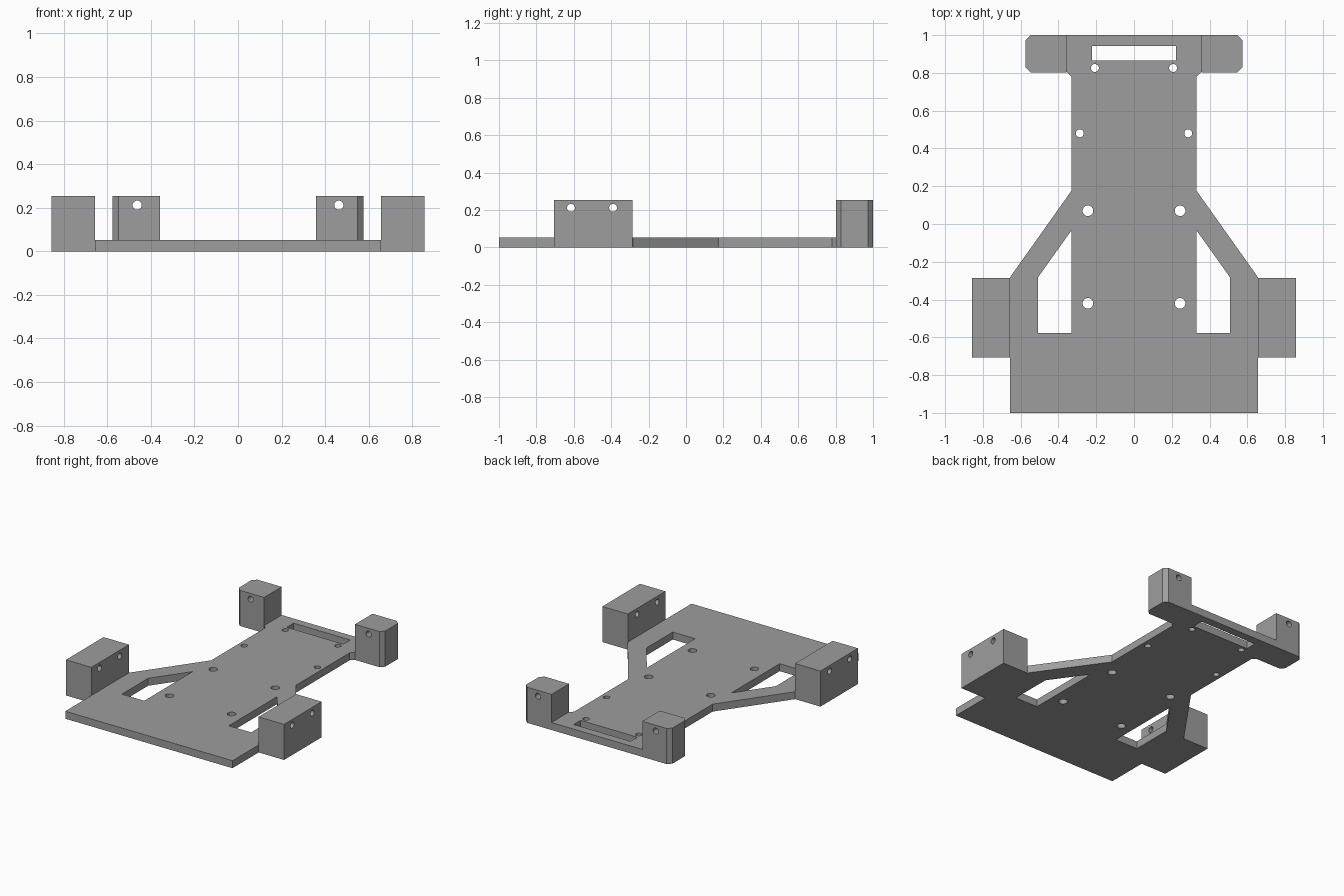
import bpy, bmesh, math
from mathutils import Matrix, Vector

if "Cube" in bpy.data.objects:
    bpy.data.objects.remove(bpy.data.objects["Cube"])

grey = bpy.data.materials.new("grey plastic")
grey.diffuse_color = (0.34, 0.34, 0.34, 1)
grey.use_nodes = True
grey.node_tree.nodes["Principled BSDF"].inputs["Base Color"].default_value = grey.diffuse_color

PLATE_TOP, BLOCK_TOP = 0.053, 0.253


def prism(name, points, z0, z1):
    """Extrude a flat outline between two heights."""
    bm = bmesh.new()
    face = bm.faces.new([bm.verts.new((x, y, z0)) for x, y in points])
    top = bmesh.ops.extrude_face_region(bm, geom=[face])["geom"]
    bmesh.ops.translate(bm, vec=(0, 0, z1 - z0),
                        verts=[v for v in top if isinstance(v, bmesh.types.BMVert)])
    bmesh.ops.recalc_face_normals(bm, faces=bm.faces[:])
    return finish(name, bm)


def pin(name, centre, axis, radius, depth):
    """Cylinder cutter along an axis."""
    bm = bmesh.new()
    turn = Vector((0, 0, 1)).rotation_difference(Vector(axis)).to_matrix().to_4x4()
    bmesh.ops.create_cone(bm, cap_ends=True, segments=32, radius1=radius, radius2=radius,
                          depth=depth, matrix=Matrix.Translation(centre) @ turn)
    return finish(name, bm)


def finish(name, bm):
    mesh = bpy.data.meshes.new(name)
    bm.to_mesh(mesh)
    bm.free()
    mesh.materials.append(grey)
    obj = bpy.data.objects.new(name, mesh)
    bpy.context.collection.objects.link(obj)
    return obj


def cut(obj, cutters):
    for c in cutters:
        c.hide_render = True
        c.hide_viewport = True
        mod = obj.modifiers.new("cut", "BOOLEAN")
        mod.operation, mod.solver, mod.object = "DIFFERENCE", "EXACT", c


def rect(x0, x1, y0, y1):
    return [(x0, y0), (x1, y0), (x1, y1), (x0, y1)]


# Base plate outline, mirrored from its right half
half = [(0.657, -1), (0.657, -0.283), (0.332, 0.175), (0.332, 0.78),
        (0.357, 0.805), (0.357, 1)]
plate = prism("base_plate", half + [(-x, y) for x, y in reversed(half)], 0, PLATE_TOP)

# Plate openings: rear slot, side windows, screw holes
cutters = [prism("slot_cutter", rect(-0.223, 0.223, 0.865, 0.942), -0.1, 0.2)]
window = [(0.332, -0.035), (0.332, -0.577), (0.508, -0.577), (0.508, -0.282)]
for s in (-1, 1):
    cutters.append(prism("window_cutter", [(s * x, y) for x, y in window], -0.1, 0.2))
    for x, y, r in [(0.207, 0.826, 0.021), (0.287, 0.48, 0.021),
                    (0.244, 0.07, 0.028), (0.244, -0.42, 0.028)]:
        cutters.append(pin("screw_hole_cutter", (s * x, y, 0), (0, 0, 1), r, 0.4))
cut(plate, cutters)

for s, side in ((-1, "left"), (1, "right")):
    # Front axle blocks with two crosswise holes
    block = prism(side + "_front_block",
                  [(s * x, y) for x, y in rect(0.657, 0.857, -0.707, -0.285)], 0, BLOCK_TOP)
    cut(block, [pin("cross_hole_cutter", (s * 0.757, y, 0.212), (1, 0, 0), 0.021, 0.5)
                for y in (-0.615, -0.39)])

    # Rear blocks with chamfered outer corners and a lengthwise hole
    c = 0.027
    outline = [(0.357, 0.803), (0.575 - c, 0.803), (0.575, 0.803 + c),
               (0.575, 1 - c), (0.575 - c, 1), (0.357, 1)]
    block = prism(side + "_rear_block", [(s * x, y) for x, y in outline], 0, BLOCK_TOP)
    cut(block, [pin("long_hole_cutter", (s * 0.463, 0.9, 0.212), (0, 1, 0), 0.021, 0.5)])
